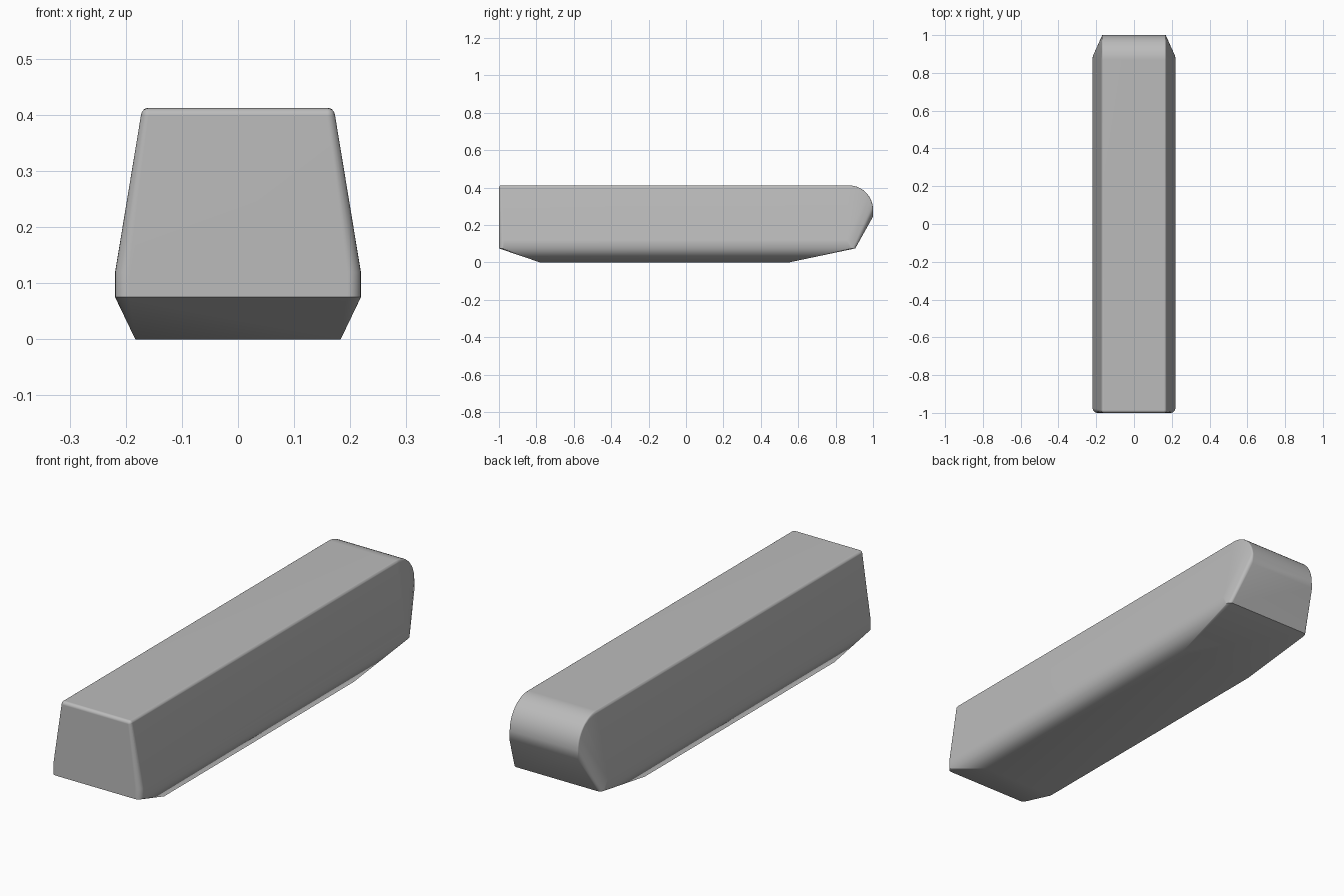
import bpy
import bmesh
from math import sin, cos, pi, radians

cube = bpy.data.objects.get("Cube")
if cube:
    bpy.data.objects.remove(cube, do_unlink=True)

grey = bpy.data.materials.new("plain grey")
grey.use_nodes = True
colour = (0.5, 0.5, 0.5, 1)
grey.diffuse_color = colour
grey.node_tree.nodes["Principled BSDF"].inputs["Base Color"].default_value = colour

STEPS = 6
points = []


def add(x, y, z):
    """Mirrored pair of hull points."""
    points.extend([(x, y, z), (-x, y, z)])


def quarter(steps=STEPS):
    return [i / steps * pi / 2 for i in range(steps + 1)]


# Flat underside
for y in (-0.78, 0.55):
    add(0.183, y, 0)

# Widest band, with rounded front corners
r = 0.025
for z in (0.075, 0.12):
    for a in quarter():
        add(0.219 - r + r * cos(a), -1 + r - r * sin(a), z)
    add(0.219, 0.86, z)

# Lower back edge, with small rounded corners
for a in quarter(4):
    add(0.202 + 0.017 * cos(a), 0.88 + 0.025 * sin(a), 0.075)

# Top edges rounded along the sides and the front
r = 0.014
for a in quarter():
    x, z = 0.159 + r * cos(a), 0.412 - r + r * sin(a)
    for b in quarter():
        add(0.159 + r * cos(a) * cos(b), -1 + r - r * cos(a) * sin(b), z)
    add(x, 0.87, z)

# Large rounded back top edge, then a short straight drop
for a in quarter(14):
    for b in quarter(4):
        radius = 0.13 - 0.008 * (1 - sin(b))
        add(0.162 + 0.008 * cos(b), 0.87 + radius * sin(a), 0.282 + radius * cos(a))
add(0.168, 1, 0.245)

# Body shell wrapped around the outline points
bm = bmesh.new()
for p in points:
    bm.verts.new(p)
bmesh.ops.remove_doubles(bm, verts=bm.verts, dist=0.0005)
hull = bmesh.ops.convex_hull(bm, input=bm.verts)
spare = {g for g in hull["geom_interior"] + hull["geom_unused"]
         if isinstance(g, bmesh.types.BMVert)}
bmesh.ops.delete(bm, geom=list(spare), context="VERTS")
bmesh.ops.dissolve_limit(bm, angle_limit=radians(0.5), verts=bm.verts, edges=bm.edges)
bmesh.ops.recalc_face_normals(bm, faces=bm.faces)
mesh = bpy.data.meshes.new("body")
bm.to_mesh(mesh)
bm.free()
mesh.materials.append(grey)
body = bpy.data.objects.new("body", mesh)
bpy.context.collection.objects.link(body)

# Soft shading on the rounded edges, crisp on the chamfers
bpy.context.view_layer.objects.active = body
body.select_set(True)
bpy.ops.object.shade_smooth_by_angle(angle=radians(30))
weighted = body.modifiers.new("weighted normals", "WEIGHTED_NORMAL")
weighted.keep_sharp = True
